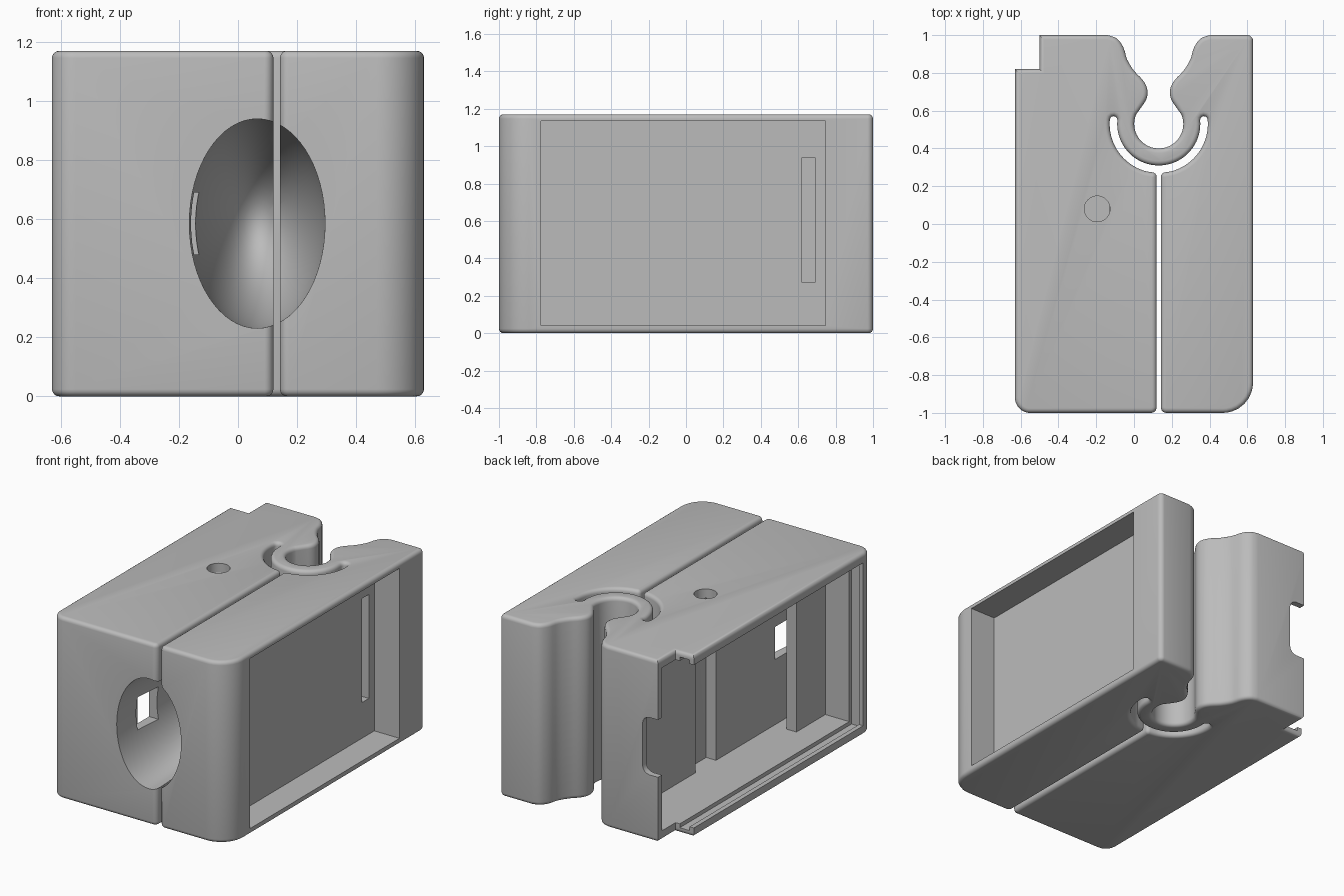
import bpy, bmesh, math
from mathutils import Vector

if "Cube" in bpy.data.objects:
    bpy.data.objects.remove(bpy.data.objects["Cube"])

H = 1.17          # body height
CX = 0.131        # centre line of the slit and the spring ring
CY = 0.53         # centre of the spring ring

grey = bpy.data.materials.new("plain grey")
grey.diffuse_color = (0.5, 0.5, 0.5, 1)
grey.use_nodes = True
grey.node_tree.nodes["Principled BSDF"].inputs["Base Color"].default_value = grey.diffuse_color


def arc(r, a0, a1, n):
    """Arc around the ring centre, in offsets from the centre line."""
    return [(r * math.cos(math.radians(a0 + (a1 - a0) * i / n)),
             CY + r * math.sin(math.radians(a0 + (a1 - a0) * i / n)), 0) for i in range(n + 1)]


def smooth(pts, n=3):
    """Catmull-Rom curve through the points."""
    v = [Vector(p) for p in pts]
    v = [2 * v[0] - v[1]] + v + [2 * v[-1] - v[-2]]
    out = []
    for a, b, c, d in zip(v, v[1:], v[2:], v[3:]):
        for i in range(n):
            t = i / n
            p = 0.5 * (2 * b + (c - a) * t + (2 * a - 5 * b + 4 * c - d) * t * t
                       + (3 * b - a - 3 * c + d) * t ** 3)
            out.append((p.x, p.y, 0))
    return out


def fillet(pts):
    """Round every corner that carries a radius."""
    out = []
    for i, (x, y, r) in enumerate(pts):
        p = Vector((x, y))
        if r == 0:
            out.append(p)
            continue
        a = (Vector(pts[i - 1][:2]) - p).normalized()
        b = (Vector(pts[(i + 1) % len(pts)][:2]) - p).normalized()
        half = a.angle(b) / 2
        t = r / math.tan(half)
        c = p + (a + b).normalized() * (r / math.sin(half))
        s, e = p + a * t - c, p + b * t - c
        n = 8 if r > 0.05 else 5
        for k in range(n + 1):
            out.append(c + s.lerp(e, k / n).normalized() * r)
    return out


def right(pts):
    return [(CX + d, y, r) for d, y, r in pts]


def left(pts):
    return [(CX - d, y, r) for d, y, r in pts]


# Mouth and round socket, one half
mouth = smooth([(.27, 1), (.222, .982), (.187, .935), (.167, .87), (.13, .81), (.087, .765),
                (.062, .72), (.062, .67), (.088, .622)]) + arc(.13, 22, -84, 18)
# Crescent slot around the spring ring, one half
tip = math.radians(5)
tx, ty = .24 * math.cos(tip), CY + .24 * math.sin(tip)
cap = [(tx + .02 * math.cos(tip + math.pi * k / 6), ty + .02 * math.sin(tip + math.pi * k / 6), 0)
       for k in range(1, 6)]
crescent = [(.011, .27, .025)] + arc(.26, -75, 5, 16) + cap + arc(.22, 5, -85, 18)

outline = right([(.011, -1, .03)]) + [(.63, -1, .16), (.63, 1, .03)]
outline += right(mouth) + [(CX, CY - .13, 0)] + left(mouth)[::-1]
outline += [(-.5, 1, 0), (-.5, .82, 0), (-.63, .82, 0), (-.63, -1, .08)]
outline += left([(.011, -1, .03)]) + left(crescent) + [(CX, CY - .22, 0)] + right(crescent)[::-1]

# Body: extruded outline with rounded top and bottom edges
bm = bmesh.new()
base = bm.faces.new([bm.verts.new((p.x, p.y, 0)) for p in fillet(outline)])
top = bmesh.ops.extrude_face_region(bm, geom=[base])["geom"]
for v in top:
    if isinstance(v, bmesh.types.BMVert):
        v.co.z = H
bmesh.ops.recalc_face_normals(bm, faces=bm.faces)
rims = [e for e in bm.edges if abs(e.verts[0].co.z - e.verts[1].co.z) < 1e-6]
bmesh.ops.bevel(bm, geom=rims, offset=.024, segments=4, profile=.5, affect='EDGES',
                clamp_overlap=False)
mesh = bpy.data.meshes.new("clip_body")
bm.to_mesh(mesh)
bm.free()
body = bpy.data.objects.new("clip_body", mesh)
bpy.context.collection.objects.link(body)
mesh.materials.append(grey)


def cut(tool):
    """Subtract the active helper from the body and remove it."""
    tool.hide_render = True
    m = body.modifiers.new("cut", 'BOOLEAN')
    m.operation, m.solver, m.object = 'DIFFERENCE', 'EXACT', tool
    bpy.ops.object.select_all(action='DESELECT')
    bpy.context.view_layer.objects.active = body
    body.select_set(True)
    bpy.ops.object.modifier_apply(modifier=m.name)
    bpy.data.objects.remove(tool)


def cut_box(x0, x1, y0, y1, z0, z1, round_edges=0):
    bpy.ops.mesh.primitive_cube_add(size=1, location=((x0 + x1) / 2, (y0 + y1) / 2, (z0 + z1) / 2))
    box = bpy.context.object
    box.scale = (x1 - x0, y1 - y0, z1 - z0)
    bpy.ops.object.transform_apply(location=False, rotation=False, scale=True)
    if round_edges:
        b = box.modifiers.new("round", 'BEVEL')
        b.width, b.segments = round_edges, 4
        bpy.ops.object.modifier_apply(modifier=b.name)
    cut(box)


# Right pocket and the slot in its floor
cut_box(.45, .8, -.775, .745, .04, 1.135)
cut_box(.33, .5, .62, .69, .27, .94)

# Left compartment, leaving a rib near the front
cut_box(-.8, -.36, -.905, .96, .06, 1.11)
cut_box(-.40, -.25, -.61, .96, .06, 1.11)
cut_box(-.29, -.2, -.87, .96, .06, 1.11)
cut_box(-.25, -.13, -.02, .19, .06, 1.11)
# Sliding lid groove
cut_box(-.60, -.53, -.93, .9, .035, 1.135)
# Cable notch in the back wall
cut_box(-.7, -.39, .9, 1.1, .42, .79, .05)

# Finger cavity in the front
bpy.ops.mesh.primitive_uv_sphere_add(segments=64, ring_count=32, radius=1,
                                     location=(.065, -1.02, .585), rotation=(math.pi / 2, 0, 0))
bpy.context.object.scale = (.23, .355, .96)
cut(bpy.context.object)
# Sensor window between cavity and compartment
cut_box(-.25, -.1, -.81, -.62, .48, .69)

# Round hole in the top
bpy.ops.mesh.primitive_cylinder_add(vertices=32, radius=.068, depth=.3, location=(-.195, .08, H))
cut(bpy.context.object)

bpy.ops.object.select_all(action='DESELECT')
body.select_set(True)
bpy.context.view_layer.objects.active = body
bpy.ops.object.shade_smooth_by_angle(angle=math.radians(32))
